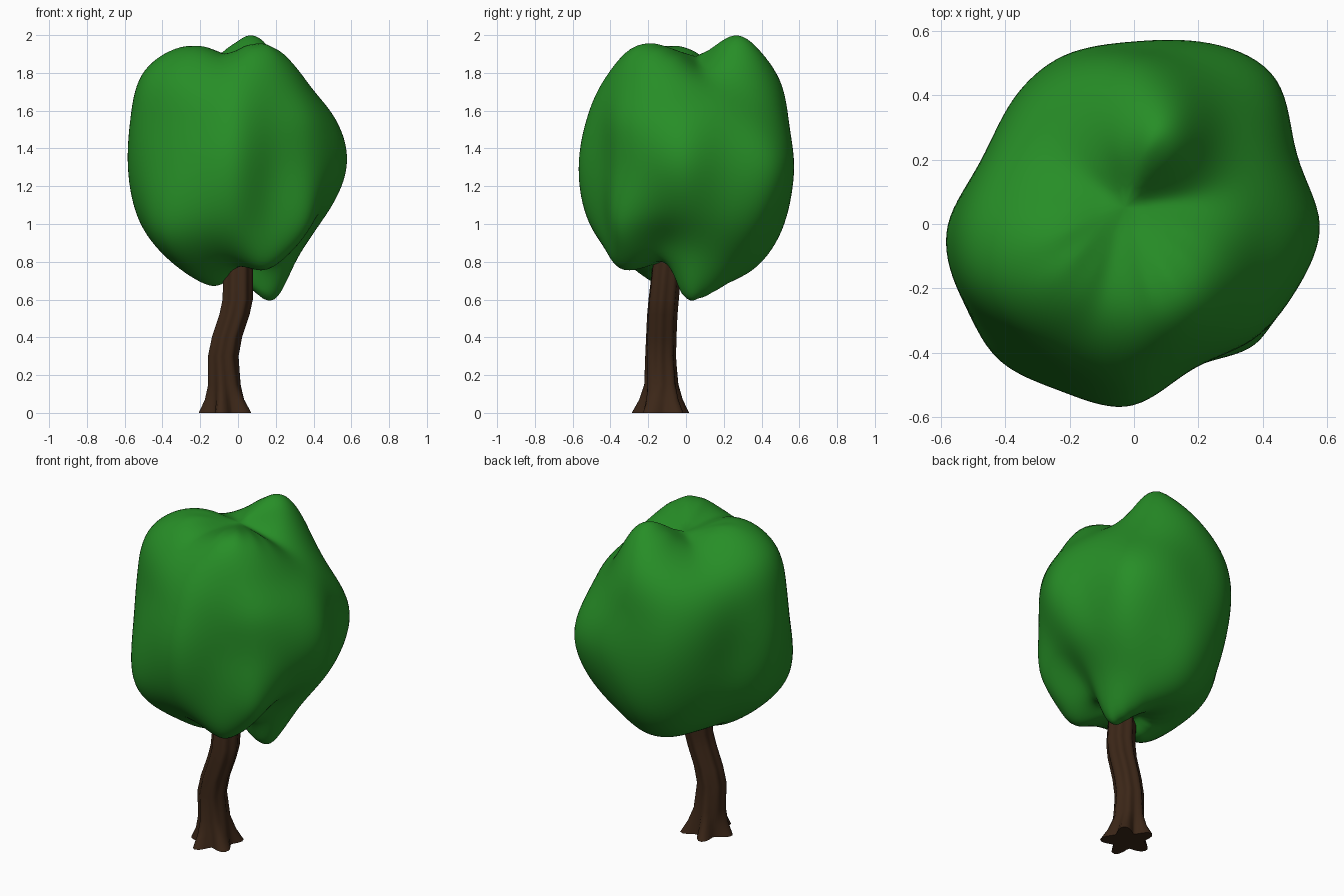
import bpy, bmesh, math
from mathutils import Vector

if "Cube" in bpy.data.objects:
    bpy.data.objects.remove(bpy.data.objects["Cube"])


def material(name, rgb):
    m = bpy.data.materials.new(name)
    m.diffuse_color = (*rgb, 1)
    m.use_nodes = True
    m.node_tree.nodes["Principled BSDF"].inputs["Base Color"].default_value = m.diffuse_color
    return m


def add_object(name, bm, mat):
    bmesh.ops.recalc_face_normals(bm, faces=bm.faces[:])
    me = bpy.data.meshes.new(name)
    bm.to_mesh(me)
    bm.free()
    me.materials.append(mat)
    ob = bpy.data.objects.new(name, me)
    bpy.context.collection.objects.link(ob)
    return ob


def bridge(bm, rings):
    for a, b in zip(rings, rings[1:]):
        n = len(a)
        for j in range(n):
            k = (j + 1) % n
            bm.faces.new((a[j], a[k], b[k], b[j])).smooth = True


# Foliage: lumpy ball, radius (in hundredths) per elevation ring, 16 directions from +x towards +y
CENTRE = Vector((0, 0, 1.3))
LUMPS = {
    -75: (74, 73, 70, 66, 63, 61, 60, 60, 60, 63, 66, 61, 54, 50, 50, 62),
    -55: (53, 58, 61, 63, 65, 64, 60, 58, 59, 63, 65, 60, 60, 71, 59, 48),
    -30: (53, 55, 62, 59, 61, 58, 54, 54, 60, 62, 70, 61, 60, 52, 64, 52),
    0: (60, 53, 66, 62, 56, 57, 53, 49, 59, 58, 57, 56, 58, 47, 51, 54),
    25: (58, 56, 58, 60, 59, 61, 59, 56, 62, 63, 57, 56, 59, 52, 57, 57),
    45: (56, 56, 58, 65, 70, 66, 63, 64, 71, 73, 67, 62, 63, 61, 60, 58),
    67: (60, 55, 63, 78, 73, 65, 60, 63, 69, 70, 69, 64, 67, 72, 70, 65),
}
N = 16
grid = [[Vector((-0.02, -0.03, 0.76))] * N]
for elev, radii in LUMPS.items():
    e = math.radians(elev)
    grid.append([CENTRE + r / 100 * Vector((math.cos(e) * math.cos(math.tau * j / N),
                                            math.cos(e) * math.sin(math.tau * j / N),
                                            math.sin(e))) for j, r in enumerate(radii)])
grid.append([Vector((-0.04, 0.07, 1.87))] * N)


def swell(i, j):
    """Push a cage point outwards to offset the shrinkage of subdivision."""
    total = Vector()
    for di in (-1, 0, 1):
        for dj in (-1, 0, 1):
            total += grid[i + di][(j + dj) % N] * (4 if di == 0 else 1) * (4 if dj == 0 else 1)
    return grid[i][j] + 1.0 * (grid[i][j] - total / 36)


bm = bmesh.new()
rings = [[bm.verts.new(swell(i, j)) for j in range(N)] for i in range(1, len(grid) - 1)]
bridge(bm, rings)
for pole, ring in ((grid[0][0], rings[0]), (grid[-1][0], rings[-1])):
    tip = bm.verts.new(pole)
    for j in range(N):
        bm.faces.new((ring[j], ring[(j + 1) % N], tip)).smooth = True
foliage = add_object("foliage", bm, material("leaf_green", (0.02, 0.27, 0.02)))
sub = foliage.modifiers.new("smooth", 'SUBSURF')
sub.levels = sub.render_levels = 3

# Trunk: bent, grooved column with flared roots; (x, y, z, radius, root flare)
PATH = [(-0.06, -0.13, 0.0, 0.09, 0.065), (-0.065, -0.13, 0.07, 0.085, 0.03),
        (-0.072, -0.13, 0.15, 0.08, 0.008), (-0.08, -0.135, 0.3, 0.078, 0),
        (-0.06, -0.132, 0.4, 0.077, 0), (-0.02, -0.127, 0.52, 0.077, 0),
        (-0.003, -0.12, 0.6, 0.077, 0), (0.0, -0.1, 0.8, 0.075, 0), (0.0, -0.07, 1.0, 0.07, 0)]
SIDES = 42
bm = bmesh.new()
rings = []
for x, y, z, radius, flare in PATH:
    ring = []
    for j in range(SIDES):
        a = math.tau * j / SIDES
        r = radius * (1 + 0.07 * math.cos(7 * a + 1.5 * z)) + flare * (0.5 + 0.5 * math.cos(5 * (a + 0.55)))
        ring.append(bm.verts.new((x + r * math.cos(a), y + r * math.sin(a), z)))
    rings.append(ring)
bridge(bm, rings)
bm.faces.new(rings[0])
bm.faces.new(rings[-1])
add_object("trunk", bm, material("bark_brown", (0.045, 0.02, 0.009)))
